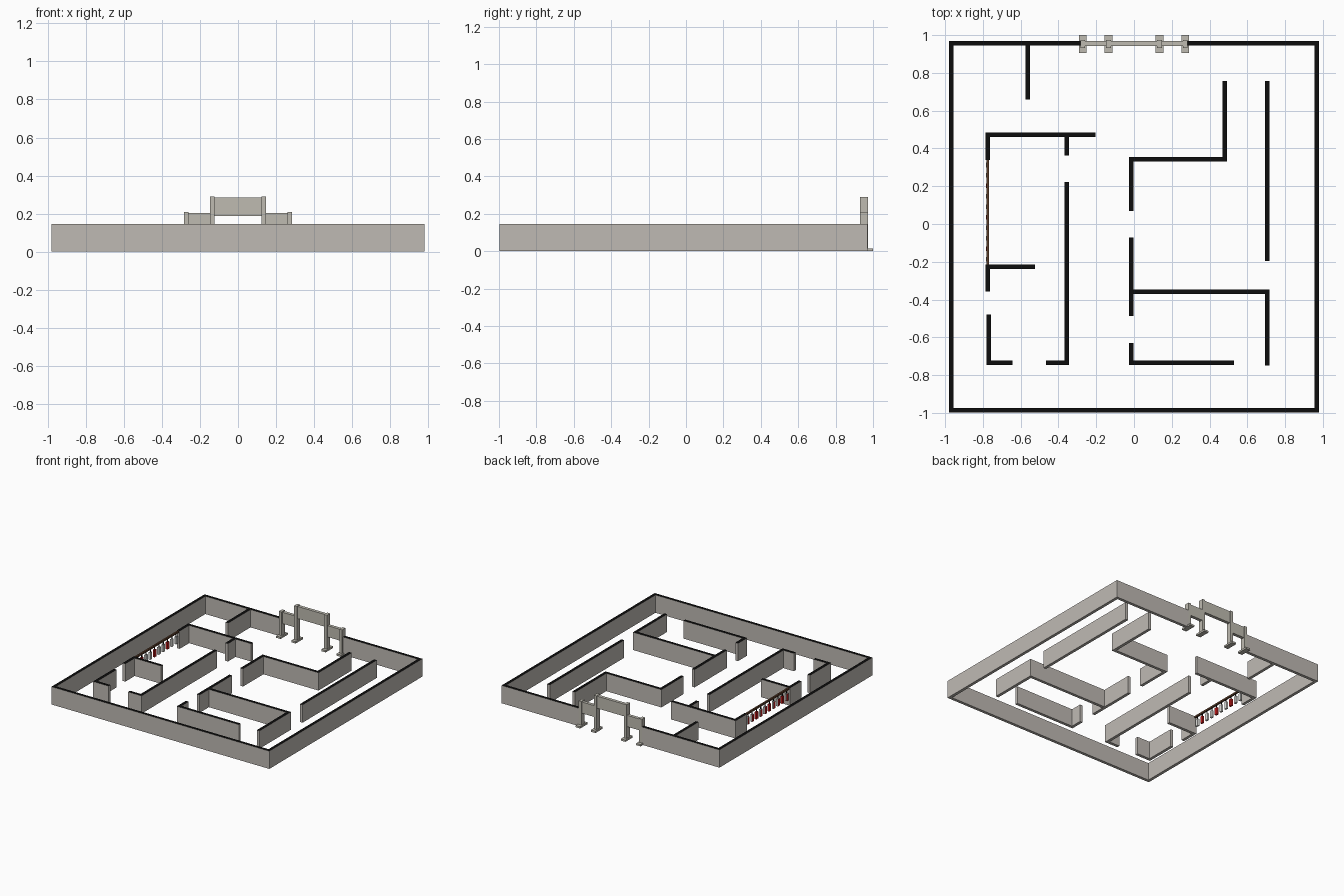
import bpy, bmesh

if "Cube" in bpy.data.objects:
    bpy.data.objects.remove(bpy.data.objects["Cube"])


def material(name, r, g, b):
    m = bpy.data.materials.new(name)
    m.diffuse_color = (r, g, b, 1)
    m.use_nodes = True
    m.node_tree.nodes["Principled BSDF"].inputs["Base Color"].default_value = m.diffuse_color
    return m


WALL = material("wall_grey", 0.52, 0.49, 0.455)
BLACK = material("top_black", 0.004, 0.004, 0.004)
STONE = material("gate_stone", 0.52, 0.50, 0.44)
BROWN = material("rail_brown", 0.10, 0.045, 0.022)
RED = material("tag_red", 0.55, 0.01, 0.01)
WHITE = material("tag_white", 0.75, 0.75, 0.72)


def box(name, x0, x1, y0, y1, z0, z1, mats, rule=None):
    """Box by its limits; rule(normal) picks the material slot of each face."""
    bm = bmesh.new()
    bmesh.ops.create_cube(bm, size=1)
    for v in bm.verts:
        v.co = (x1 if v.co.x > 0 else x0,
                y1 if v.co.y > 0 else y0,
                z1 if v.co.z > 0 else z0)
    bm.normal_update()
    if rule:
        for f in bm.faces:
            f.material_index = rule(f.normal)
    me = bpy.data.meshes.new(name)
    bm.to_mesh(me)
    bm.free()
    for m in mats:
        me.materials.append(m)
    ob = bpy.data.objects.new(name, me)
    bpy.context.collection.objects.link(ob)
    return ob


T = 0.012   # half wall thickness
H = 0.145   # wall height


def wall(name, x0, x1, y0, y1):
    # grey sides with a black top
    box(name, x0, x1, y0, y1, 0, H, [WALL, BLACK], lambda n: int(n.z > 0.5))


def wall_x(name, y, x0, x1):
    wall(name, x0, x1, y - T, y + T)


def wall_y(name, x, y0, y1):
    wall(name, x - T, x + T, y0, y1)


# Outer walls, with a gap at the back for the gate
wall_x("front_wall", -0.985, -0.98, 0.98)
wall_y("left_wall", -0.968, -0.973, 0.97)
wall_y("right_wall", 0.968, -0.973, 0.97)
wall_x("back_wall_left", 0.958, -0.956, -0.28)
wall_x("back_wall_right", 0.958, 0.28, 0.956)

# Inner walls running left to right: y, x start, x end
for i, w in enumerate([
        (0.473, -0.787, -0.205), (-0.226, -0.787, -0.525),
        (-0.735, -0.782, -0.642), (-0.735, -0.465, -0.345),
        (0.343, -0.027, 0.493), (-0.358, -0.002, 0.718),
        (-0.735, -0.027, 0.53)]):
    wall_x(f"inner_wall_across_{i + 1}", *w)

# Inner walls running front to back: x, y start, y end
for i, w in enumerate([
        (-0.562, 0.66, 0.946), (-0.775, 0.34, 0.461),
        (-0.775, -0.358, -0.214), (-0.770, -0.723, -0.478),
        (-0.357, -0.723, 0.223), (-0.357, 0.363, 0.461),
        (-0.015, 0.068, 0.331), (0.481, 0.355, 0.757),
        (0.706, -0.195, 0.758), (-0.015, -0.488, -0.072),
        (0.706, -0.748, -0.370), (-0.015, -0.723, -0.630)]):
    wall_y(f"inner_wall_along_{i + 1}", *w)

# Gate: four posts on feet, one tall middle panel, two low side panels
for side, s in (("left", -1), ("right", 1)):
    for kind, x, top in (("outer", 0.272, 0.208), ("inner", 0.135, 0.29)):
        c = s * x
        box(f"gate_{kind}_post_{side}", c - 0.012, c + 0.012,
            0.931, 0.973, 0.012, top, [STONE])
        box(f"gate_{kind}_foot_{side}", c - 0.02, c + 0.02,
            0.906, 1.0, 0, 0.015, [STONE])
    a, b = sorted((s * 0.145, s * 0.262))
    box(f"gate_side_panel_{side}", a, b, 0.942, 0.968, 0.11, 0.202, [STONE])
box("gate_middle_panel", -0.125, 0.125, 0.942, 0.968, 0.187, 0.286, [STONE])

# Brown rail between two wall ends, with a row of hanging tags
RX = -0.775
box("hanging_rail", RX - 0.007, RX + 0.007, -0.214, 0.34, 0.131, H, [BROWN])
N = 10
for i in range(N):
    y = -0.214 + 0.554 * (i + 0.5) / N
    box(f"tag_cord_{i + 1}", RX - 0.003, RX + 0.003, y - 0.003, y + 0.003,
        0.105, 0.133, [BLACK])
    front = RED if i % 3 == 1 else WHITE
    box(f"hanging_tag_{i + 1}", RX - 0.008, RX + 0.008, y - 0.012, y + 0.012,
        0.05, 0.108, [front, RED], lambda n: int(n.x < -0.5))
